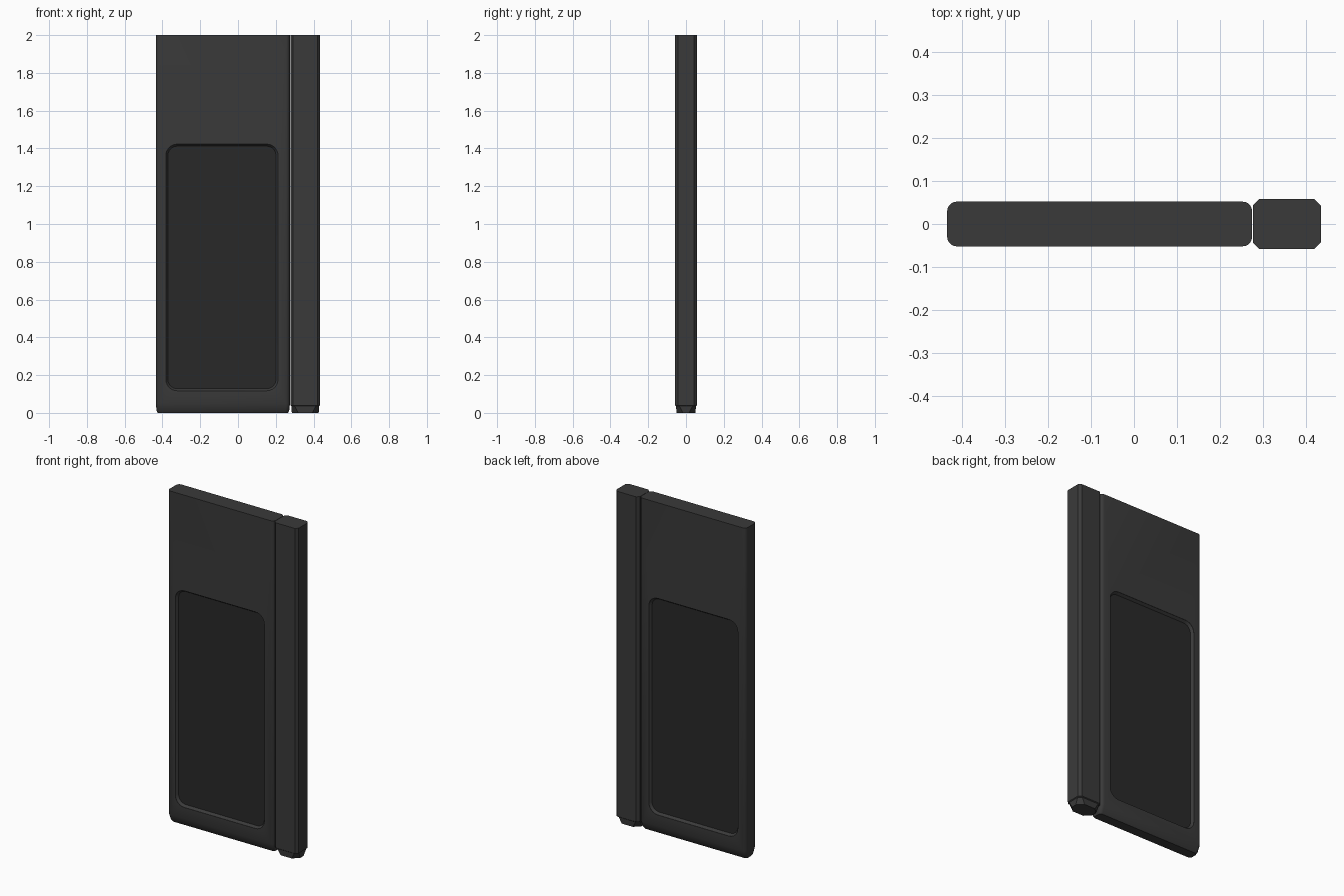
import bpy, bmesh, math

if "Cube" in bpy.data.objects:
    bpy.data.objects.remove(bpy.data.objects["Cube"])


def material(name, v):
    m = bpy.data.materials.new(name)
    m.diffuse_color = (v, v, v, 1)
    m.use_nodes = True
    m.node_tree.nodes["Principled BSDF"].inputs["Base Color"].default_value = m.diffuse_color
    return m


body_mat = material("dark_body", 0.042)
inlay_mat = material("dark_inlay", 0.022)


def rounded_rect(cx, cy, hx, hy, r, seg):
    """Rounded (or chamfered, seg=1) rectangle outline, counter-clockwise."""
    pts = []
    for i, (sx, sy) in enumerate([(1, 1), (-1, 1), (-1, -1), (1, -1)]):
        for k in range(seg + 1):
            a = math.pi / 2 * (i + k / seg)
            pts.append((cx + sx * (hx - r) + r * math.cos(a),
                        cy + sy * (hy - r) + r * math.sin(a)))
    return pts


def loft(name, sections, mat, axis="z"):
    """Skin a stack of (height, outline) sections and cap both ends."""
    bm = bmesh.new()
    rings = []
    for h, pts in sections:
        rings.append([bm.verts.new((u, v, h) if axis == "z" else (u, h, v))
                      for u, v in pts])
    n = len(rings[0])
    for a, b in zip(rings, rings[1:]):
        for i in range(n):
            j = (i + 1) % n
            bm.faces.new((a[i], a[j], b[j], b[i]))
    bm.faces.new(rings[0][::-1])
    bm.faces.new(rings[-1])
    bmesh.ops.recalc_face_normals(bm, faces=bm.faces)
    me = bpy.data.meshes.new(name)
    bm.to_mesh(me)
    bm.free()
    me.materials.append(mat)
    ob = bpy.data.objects.new(name, me)
    bpy.context.collection.objects.link(ob)
    return ob


def smooth(ob):
    bpy.ops.object.select_all(action="DESELECT")
    ob.select_set(True)
    bpy.context.view_layer.objects.active = ob
    bpy.ops.object.shade_smooth_by_angle(angle=math.radians(30))


# Main slab: rounded vertical edges, lower edge bevelled inwards
slab = loft("door_panel", [
    (0.0, rounded_rect(-0.08, 0, 0.345, 0.030, 0.018, 5)),
    (0.012, rounded_rect(-0.08, 0, 0.351, 0.038, 0.020, 5)),
    (0.05, rounded_rect(-0.08, 0, 0.355, 0.052, 0.022, 5)),
    (2.0, rounded_rect(-0.08, 0, 0.355, 0.052, 0.022, 5))], body_mat)

# Window opening with a stepped lip on both faces
def window(inset, r):
    return rounded_rect(-0.085, 0.77, 0.297 - inset, 0.653 - inset, r - inset, 6)


cutter = loft("window_cutter", [
    (-0.07, window(0, 0.06)), (-0.051, window(0, 0.06)),
    (-0.036, window(0.011, 0.06)), (0.036, window(0.011, 0.06)),
    (0.051, window(0, 0.06)), (0.07, window(0, 0.06))], body_mat, "y")
mod = slab.modifiers.new("window", "BOOLEAN")
mod.object = cutter
mod.solver = "EXACT"
bpy.context.view_layer.objects.active = slab
bpy.ops.object.modifier_apply(modifier=mod.name)
bpy.data.objects.remove(cutter)
smooth(slab)

# Recessed inlay filling the opening
loft("window_inlay", [(-0.036, window(0.010, 0.06)),
                      (0.036, window(0.010, 0.06))], inlay_mat, "y")


# Chamfered side post with a slightly inset, tapered foot
def post_outline(inset, c):
    hx, hy = 0.079 - inset, 0.058 - inset
    return [(0.356 + x, y) for x, y in [
        (hx, -hy + c), (hx, hy - c), (hx - c, hy), (-hx + c, hy),
        (-hx, hy - c), (-hx, -hy + c), (-hx + c, -hy), (hx - c, -hy)]]


loft("side_post", [
    (0.0, post_outline(0.008, 0.034)), (0.036, post_outline(0.005, 0.018)),
    (0.04, post_outline(0.0, 0.015)), (2.0, post_outline(0.0, 0.015))], body_mat)
